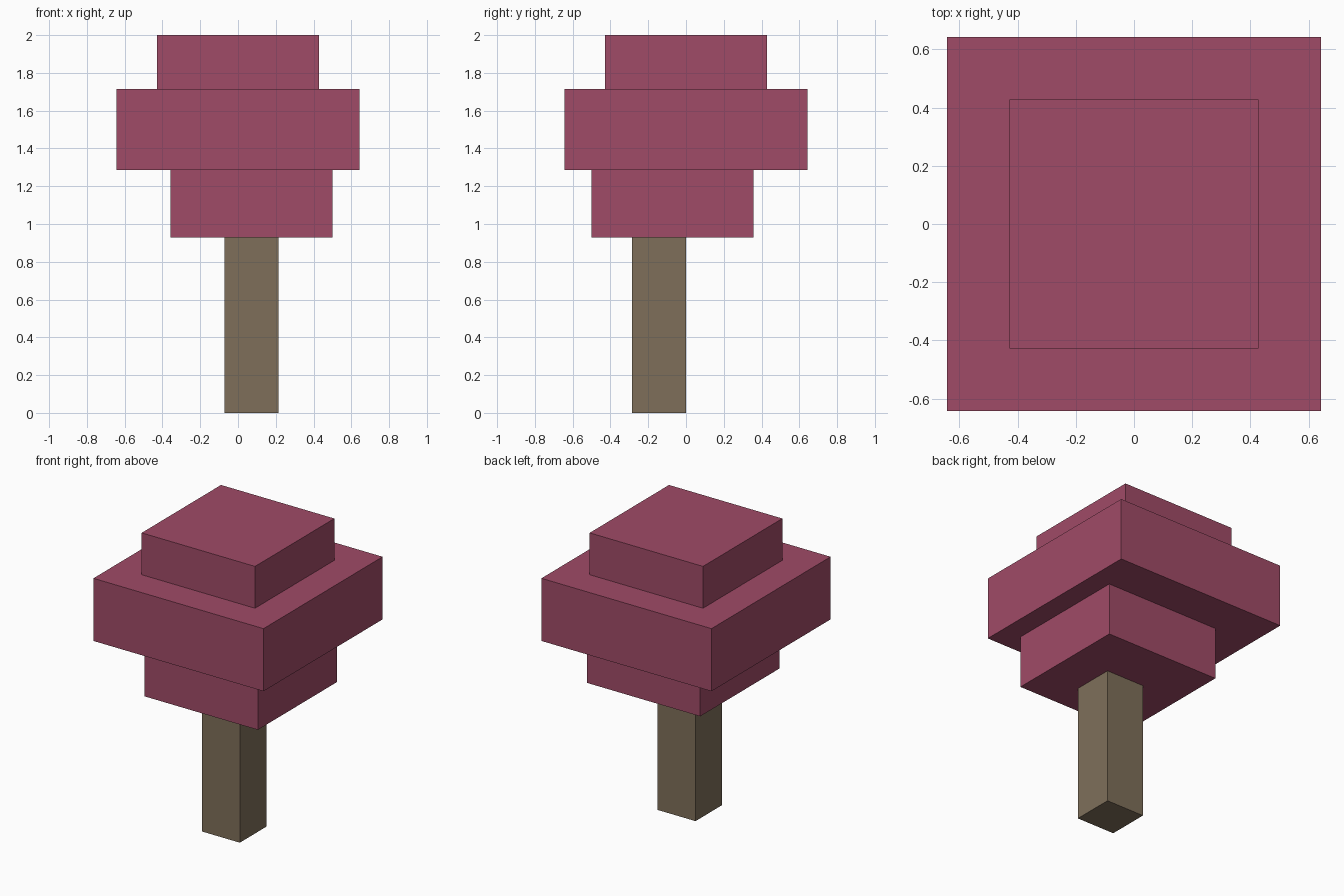
import bpy

cube = bpy.data.objects.get("Cube")
if cube:
    bpy.data.objects.remove(cube, do_unlink=True)


def material(name, rgb):
    mat = bpy.data.materials.new(name)
    mat.use_nodes = True
    colour = (*rgb, 1)
    mat.diffuse_color = colour
    bsdf = next(n for n in mat.node_tree.nodes if n.type == "BSDF_PRINCIPLED")
    bsdf.inputs["Base Color"].default_value = colour
    return mat


def block(name, x, y, width, bottom, top, mat):
    """Square block centred on x, y between two heights."""
    bpy.ops.mesh.primitive_cube_add(size=1, location=(x, y, (bottom + top) / 2))
    obj = bpy.context.object
    obj.name = obj.data.name = name
    obj.scale = (width, width, top - bottom)
    bpy.ops.object.transform_apply(location=False, rotation=False, scale=True)
    obj.data.materials.append(mat)
    return obj


bark = material("brown bark", (0.212, 0.159, 0.102))
leaves = material("crimson leaves", (0.352, 0.07, 0.136))

# Off-centre trunk
block("trunk", 0.071, -0.143, 0.286, 0, 0.929, bark)

# Stacked foliage tiers
block("lower_foliage", 0.071, -0.071, 0.857, 0.929, 1.286, leaves)
block("middle_foliage", 0, 0, 1.286, 1.286, 1.714, leaves)
block("top_foliage", 0, 0, 0.857, 1.714, 2, leaves)
